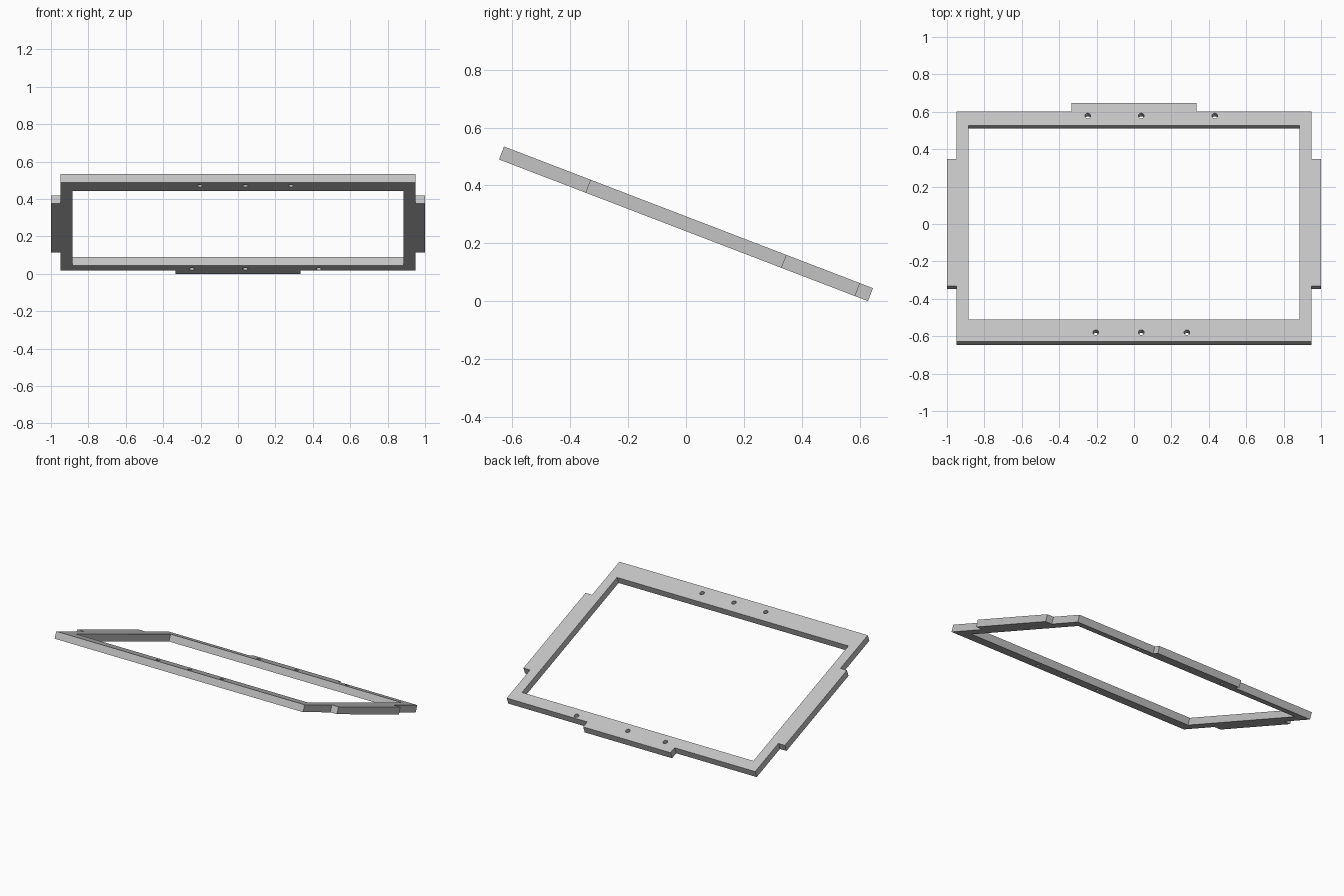
import bpy, bmesh, math

cube = bpy.data.objects.get("Cube")
if cube:
    bpy.data.objects.remove(cube, do_unlink=True)

TILT = math.radians(21)
HALF_LEN = 0.683      # front edge to rear tab, halved
HALF_THICK = 0.024
BACK = 0.635          # rear edge beside the tab
SIDE = 0.95           # side edge beside the tabs
HOLE_R = 0.015

grey = bpy.data.materials.new("light grey")
grey.use_nodes = True
colour = (0.55, 0.55, 0.55, 1)
grey.diffuse_color = colour
grey.node_tree.nodes["Principled BSDF"].inputs["Base Color"].default_value = colour


def add_loop(curve, points):
    """Add one closed straight-sided outline to a flat curve."""
    spline = curve.splines.new('POLY')
    spline.points.add(len(points) - 1)
    for p, (x, y) in zip(spline.points, points):
        p.co = (x, y, 0, 1)
    spline.use_cyclic_u = True


def circle(cx, cy, r, sides=24):
    steps = [2 * math.pi * i / sides for i in range(sides)]
    return [(cx + r * math.cos(a), cy + r * math.sin(a)) for a in steps]


curve = bpy.data.curves.new("frame_profile", 'CURVE')
curve.dimensions = '2D'
curve.fill_mode = 'BOTH'
curve.extrude = HALF_THICK

# Outer outline with side and rear tabs, mirrored across x
half = [(SIDE, -HALF_LEN), (SIDE, -0.363), (1, -0.363), (1, 0.363),
        (SIDE, 0.363), (SIDE, BACK), (0.334, BACK), (0.334, HALF_LEN)]
add_loop(curve, half + [(-x, y) for x, y in reversed(half)])

# Central opening
add_loop(curve, [(sx * 0.885, sy * 0.556)
                 for sx, sy in ((-1, -1), (1, -1), (1, 1), (-1, 1))])

# Screw holes in the front and rear rails
for y, xs in ((-0.63, (-0.204, 0.039, 0.283)), (0.611, (-0.247, 0.039, 0.432))):
    for x in xs:
        add_loop(curve, circle(x, y, HOLE_R))

# Turn the profile into a solid, tilted frame
frame = bpy.data.objects.new("tilted_frame", curve)
bpy.context.collection.objects.link(frame)
bpy.ops.object.select_all(action='DESELECT')
frame.select_set(True)
bpy.context.view_layer.objects.active = frame
bpy.ops.object.convert(target='MESH')
frame = bpy.context.object
frame.name = frame.data.name = "tilted_frame"

bm = bmesh.new()
bm.from_mesh(frame.data)
bmesh.ops.remove_doubles(bm, verts=bm.verts, dist=0.0005)
bmesh.ops.recalc_face_normals(bm, faces=bm.faces)
bm.to_mesh(frame.data)
bm.free()

frame.data.materials.clear()
frame.data.materials.append(grey)
frame.rotation_euler.x = -TILT
frame.location.z = HALF_LEN * math.sin(TILT) + HALF_THICK * math.cos(TILT)
bpy.ops.object.shade_smooth_by_angle(angle=math.radians(30))
